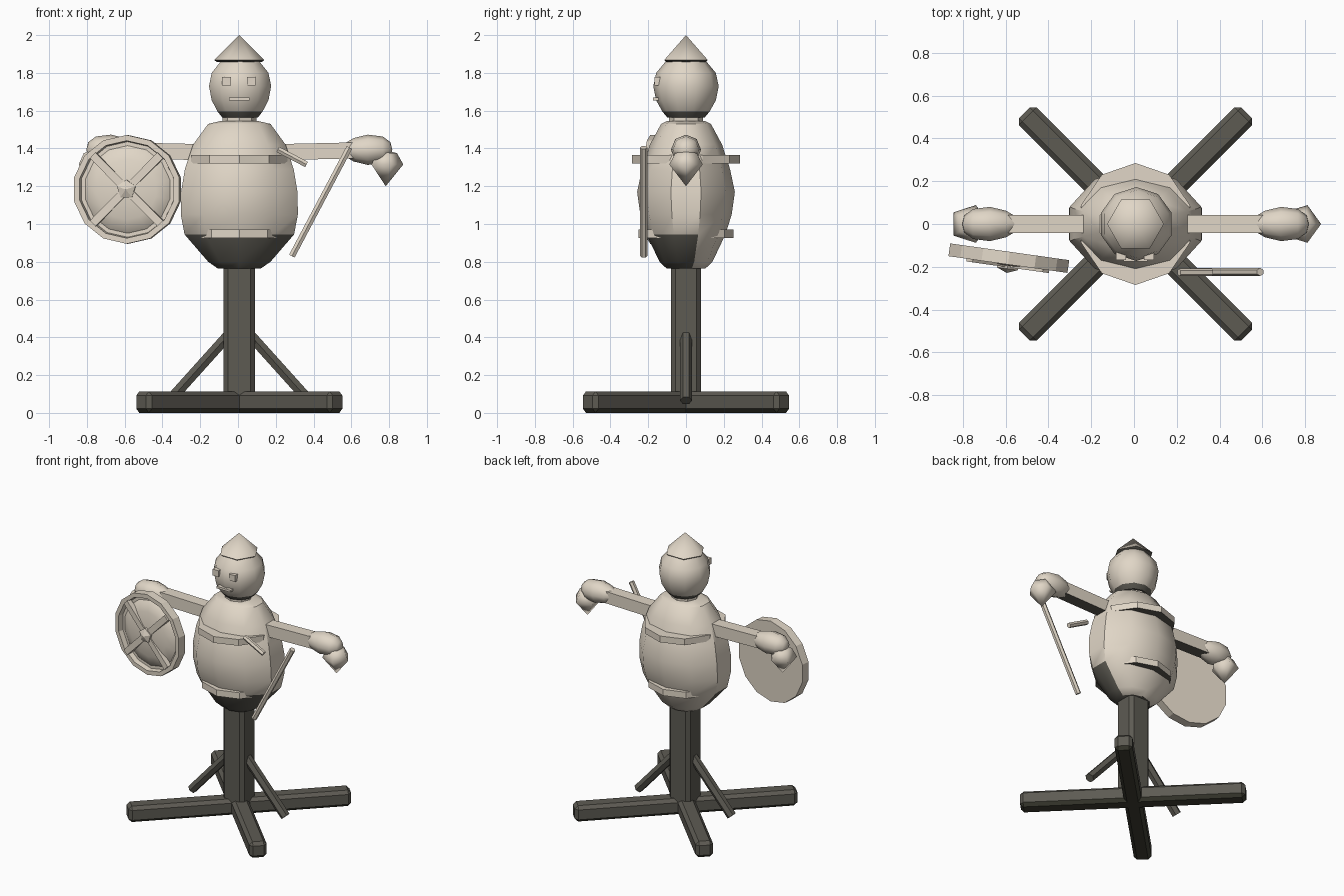
import bpy, bmesh, math
from mathutils import Matrix, Vector

if "Cube" in bpy.data.objects:
    bpy.data.objects.remove(bpy.data.objects["Cube"])


def material(name, rgb):
    m = bpy.data.materials.new(name)
    m.diffuse_color = (*rgb, 1)
    m.use_nodes = True
    m.node_tree.nodes["Principled BSDF"].inputs["Base Color"].default_value = m.diffuse_color
    return m


CANVAS = material("pale_canvas", (0.75, 0.675, 0.57))
TIMBER = material("dark_timber", (0.11, 0.104, 0.086))
SOOT = material("blackened_timber", (0.05, 0.049, 0.034))


def finish(name, bm, mat, smooth=None, matrix=None):
    bm.transform(Matrix.Translation((0.007, 0, 0)) @ (matrix or Matrix()))
    bmesh.ops.recalc_face_normals(bm, faces=bm.faces)
    mesh = bpy.data.meshes.new(name)
    bm.to_mesh(mesh)
    bm.free()
    mesh.materials.append(mat)
    ob = bpy.data.objects.new(name, mesh)
    bpy.context.collection.objects.link(ob)
    if smooth:
        bpy.ops.object.select_all(action='DESELECT')
        ob.select_set(True)
        bpy.context.view_layer.objects.active = ob
        bpy.ops.object.shade_smooth_by_angle(angle=math.radians(smooth))
    return ob


def paint(ob, mat, rule):
    """Give a second colour to the faces chosen by rule(centre, normal)."""
    ob.data.materials.append(mat)
    for p in ob.data.polygons:
        if rule(p.center, p.normal):
            p.material_index = 1


def underside(centre, normal):
    return normal.z < -0.5


def lathe(name, profile, sides, mat=CANVAS, smooth=None, matrix=None,
          scale=1, phase=90):
    """Turn (radius, z[, y scale]) points around z; zero radius is a point."""
    bm = bmesh.new()
    rings = []
    for r, z, *sy in profile:
        if r == 0:
            rings.append([bm.verts.new((0, 0, z))])
            continue
        ring = []
        for i in range(sides):
            a = math.radians(phase) + math.tau * i / sides
            ring.append(bm.verts.new((r * scale * math.cos(a),
                                      r * (sy[0] if sy else 1) * math.sin(a), z)))
        rings.append(ring)
    for lo, hi in zip(rings, rings[1:]):
        for i in range(sides):
            j = (i + 1) % sides
            if len(lo) == 1:
                bm.faces.new((lo[0], hi[j], hi[i]))
            elif len(hi) == 1:
                bm.faces.new((lo[i], lo[j], hi[0]))
            else:
                bm.faces.new((lo[i], lo[j], hi[j], hi[i]))
    for end in (rings[0], rings[-1]):
        if len(end) > 1:
            bm.faces.new(end)
    return finish(name, bm, mat, smooth, matrix)


def box(name, centre, size, mat=CANVAS, bevel=0, rot_z=0, matrix=None):
    bm = bmesh.new()
    bmesh.ops.create_cube(bm, size=1)
    bm.transform(Matrix.Diagonal((*size, 1)))
    if bevel:
        bmesh.ops.bevel(bm, geom=bm.edges[:], offset=bevel, segments=1,
                        affect='EDGES')
    m = Matrix.Translation(centre) @ Matrix.Rotation(math.radians(rot_z), 4, 'Z')
    return finish(name, bm, mat, matrix=(matrix or Matrix()) @ m)


def rod(name, start, end, radius, sides=6, mat=CANVAS, phase=0):
    start, end = Vector(start), Vector(end)
    d = end - start
    m = Matrix.Translation(start) @ d.to_track_quat('Z', 'Y').to_matrix().to_4x4()
    return lathe(name, [(radius, 0), (radius, d.length)], sides, mat,
                 matrix=m, phase=phase)


# Crossed base beams, upright post and slanted braces
for n, angle in (("left", 45), ("right", -45)):
    beam = box(f"base_beam_{n}", (0, 0, 0.057), (1.47, 0.116, 0.114), TIMBER,
               0.022, angle)
    paint(beam, SOOT, underside)
box("post", (0, 0, 0.46), (0.166, 0.16, 0.78), TIMBER, 0.024)
for n, s in (("left", -1), ("right", 1)):
    rod(f"brace_{n}", (s * 0.055, 0, 0.415), (s * 0.37, 0, 0.065), 0.032, 6, TIMBER)

# Stuffed body with a dark patched front underside and two straps
body = lathe("body", [(0.115, 0.765, 0.9), (0.165, 0.80, 0.85), (0.29, 0.945, 0.72),
                      (0.31, 1.05, 0.78), (0.308, 1.17, 0.84), (0.288, 1.29, 0.81),
                      (0.245, 1.42, 0.78), (0.165, 1.53, 0.8), (0.1, 1.545)],
             10, smooth=40, scale=1 / 0.951)
paint(body, TIMBER, lambda c, n: c.z < 0.93 and n.z < -0.2 and c.y < 0.02)
straps = (lathe("chest_strap", [(0.285, 1.32), (0.285, 1.365)], 10, scale=0.94),
          lathe("waist_strap", [(0.252, 0.925), (0.252, 0.97)], 10))
for strap in straps:
    paint(strap, TIMBER, underside)

# Neck, head with dark chin, cap and face
lathe("neck", [(0.09, 1.53), (0.09, 1.575)], 8)
head = lathe("head", [(0.1, 1.565), (0.125, 1.595), (0.158, 1.655), (0.173, 1.73),
                      (0.158, 1.80), (0.108, 1.86), (0, 1.87)], 10, smooth=40,
             matrix=Matrix.Translation((0.004, 0, 0)))
paint(head, TIMBER, lambda c, n: c.z < 1.61 and n.z < -0.3)
cap = lathe("cap", [(0.12, 1.858), (0.133, 1.868), (0, 2.0)], 6, smooth=45, phase=0)
paint(cap, TIMBER, underside)
for n, x in (("left", -0.068), ("right", 0.063)):
    box(f"eye_{n}", (x, -0.145, 1.757), (0.047, 0.045, 0.045))
box("mouth", (0, -0.16, 1.662), (0.11, 0.03, 0.015))

# Arms with padded forearms and mitten hands
for n, s in (("left", -1), ("right", 1)):
    arm = rod(f"arm_{n}", (s * 0.18, 0, 1.38), (s * 0.63, 0, 1.39), 0.06, 4, phase=45)
    paint(arm, TIMBER, underside)
    along = (Matrix.Translation((s * 0.69, 0, 1.393))
             @ Matrix.Rotation(math.radians(s * 90), 4, 'Y'))
    lathe(f"forearm_{n}", [(0.035, -0.13), (0.062, -0.085), (0.08, -0.01),
                           (0.07, 0.07), (0.04, 0.11), (0, 0.12)],
          8, smooth=60, matrix=along, phase=0)
    lathe(f"hand_{n}", [(0, 1.2), (0.093, 1.315), (0.06, 1.375), (0, 1.39)],
          5, smooth=75, matrix=Matrix.Translation((s * 0.775, 0, 0)), phase=0)

# Round shield: rim, domed face, crossed bars and boss
shield = (Matrix.Translation((-0.588, -0.13, 1.183))
          @ Matrix.Rotation(math.radians(-8), 4, 'Z')
          @ Matrix.Rotation(math.radians(90), 4, 'X'))
lathe("shield_rim", [(0, 0), (0.288, 0), (0.288, 0.06), (0.258, 0.06),
                     (0.253, 0.025), (0, 0.025)], 14, matrix=shield)
lathe("shield_dome", [(0.24, 0.015), (0.228, 0.03), (0.16, 0.052), (0.08, 0.064),
                      (0, 0.068)], 14, smooth=40, matrix=shield)
for n, angle in (("a", 45), ("b", -45)):
    box(f"shield_bar_{n}", (0, 0, 0.055), (0.51, 0.042, 0.036), rot_z=angle,
        matrix=shield)
lathe("shield_boss", [(0.052, 0.06), (0.052, 0.08), (0, 0.1)], 5, matrix=shield)

# Practice stick and its loose handle
rod("stick", (0.583, -0.224, 1.405), (0.278, -0.224, 0.83), 0.019)
rod("stick_handle", (0.204, -0.226, 1.395), (0.356, -0.226, 1.315), 0.018)
